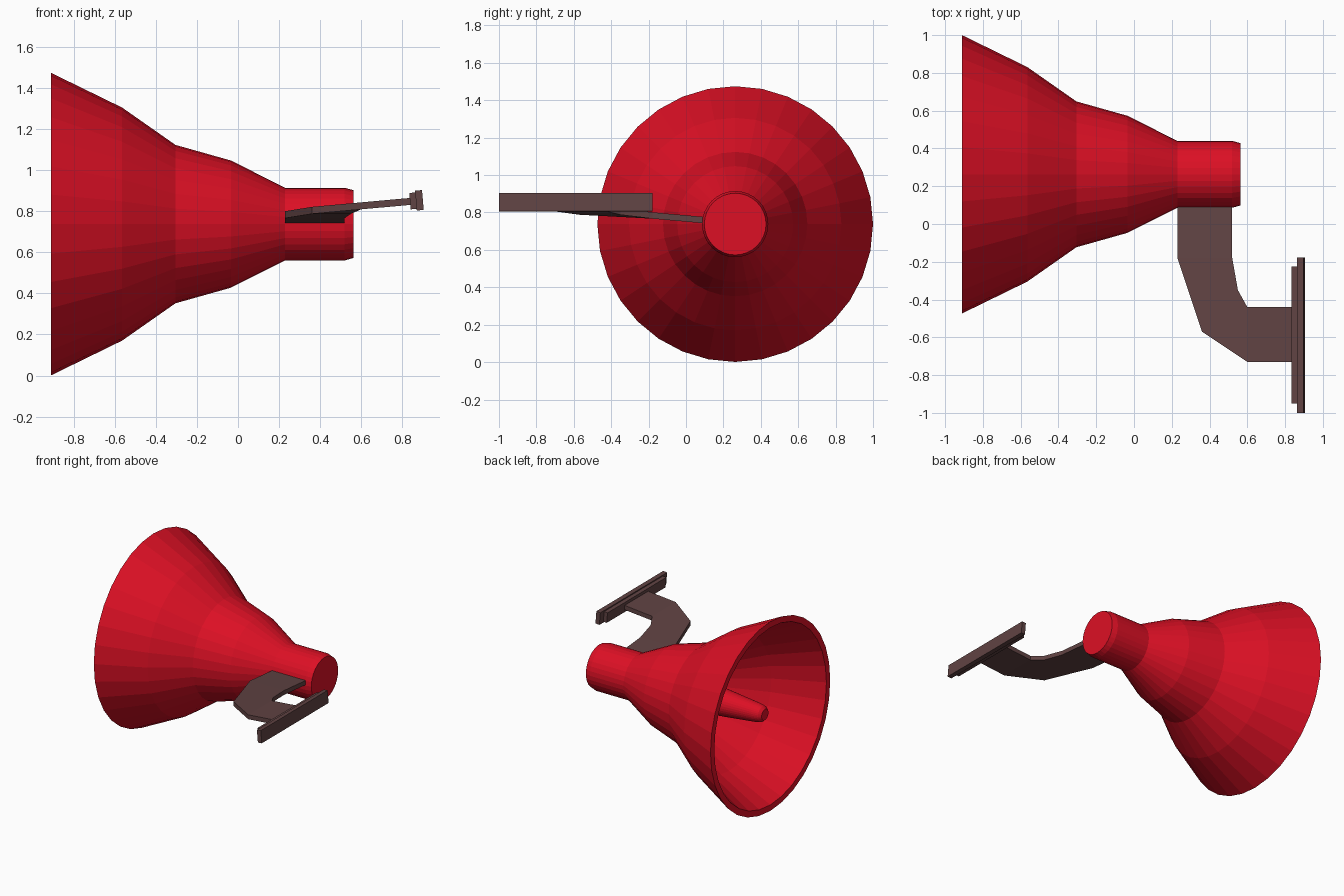
import bpy, bmesh, math
from mathutils import Matrix, Vector

if "Cube" in bpy.data.objects:
    bpy.data.objects.remove(bpy.data.objects["Cube"])


def material(name, rgb):
    m = bpy.data.materials.new(name)
    m.diffuse_color = (*rgb, 1)
    m.use_nodes = True
    m.node_tree.nodes["Principled BSDF"].inputs["Base Color"].default_value = m.diffuse_color
    return m


RED = material("signal red", (0.72, 0.005, 0.018))
BROWN = material("dark brown", (0.118, 0.056, 0.056))
AXIS_Y, AXIS_Z = 0.263, 0.738


def finish(name, bm, mat):
    bmesh.ops.recalc_face_normals(bm, faces=bm.faces)
    me = bpy.data.meshes.new(name)
    bm.to_mesh(me)
    bm.free()
    me.materials.append(mat)
    ob = bpy.data.objects.new(name, me)
    bpy.context.collection.objects.link(ob)
    return ob


def lathe(name, profile, sides, mat):
    """Turn (x, radius) points around the horn axis and cap both ends."""
    bm = bmesh.new()
    rings = []
    for x, r in profile:
        angles = [2 * math.pi * i / sides for i in range(sides)]
        rings.append([bm.verts.new((x, AXIS_Y + r * math.sin(a), AXIS_Z + r * math.cos(a)))
                      for a in angles])
    for a, b in zip(rings, rings[1:]):
        for i in range(sides):
            j = (i + 1) % sides
            bm.faces.new((a[i], a[j], b[j], b[i]))
    bm.faces.new(rings[0])
    bm.faces.new(rings[-1])
    return finish(name, bm, mat)


def tilted_box(name, center, size, tilt, mat):
    bm = bmesh.new()
    mtx = (Matrix.Translation(center) @ Matrix.Rotation(-tilt, 4, 'Y')
           @ Matrix.Diagonal((*size, 1)))
    bmesh.ops.create_cube(bm, size=1, matrix=mtx)
    return finish(name, bm, mat)


# Horn: outer wall from the rear cap to the rim, then back along the inner wall
outer = [(0.563, 0.165), (0.52, 0.177), (0.23, 0.177), (-0.035, 0.31),
         (-0.305, 0.386), (-0.565, 0.568), (-0.911, 0.737)]
inner = [(-0.911, 0.69), (-0.555, 0.52), (-0.295, 0.34), (-0.03, 0.265), (0.22, 0.135)]
lathe("horn", outer + inner, 32, RED)

# Tapered plug inside the bell with a rounded tip
lathe("inner_plug", [(0.23, 0.13), (-0.5, 0.1), (-0.80, 0.069), (-0.845, 0.06), (-0.865, 0.042)],
      32, RED)

# Curved arm: pairs of outer and inner edge points with the underside height
sections = [((0.23, 0.20), (0.52, 0.20), 0.735),
            ((0.23, 0.09), (0.52, 0.09), 0.743),
            ((0.23, -0.18), (0.52, -0.18), 0.767),
            ((0.36, -0.57), (0.55, -0.35), 0.788),
            ((0.60, -0.73), (0.60, -0.44), 0.810),
            ((0.845, -0.73), (0.845, -0.44), 0.832)]
bm = bmesh.new()
loops = []
for p, q, z in sections:
    loops.append([bm.verts.new((*p, z)), bm.verts.new((*q, z)),
                  bm.verts.new((*q, z + 0.034)), bm.verts.new((*p, z + 0.034))])
for a, b in zip(loops, loops[1:]):
    for i in range(4):
        j = (i + 1) % 4
        bm.faces.new((a[i], a[j], b[j], b[i]))
bm.faces.new(loops[0])
bm.faces.new(loops[-1])
finish("bracket_arm", bm, BROWN)

# Wall mount: two stacked plates tilted with the arm
TILT = math.radians(5)
tilted_box("mount_inner_plate", Vector((0.853, -0.588, 0.851)), (0.03, 0.724, 0.08), TILT, BROWN)
tilted_box("mount_outer_plate", Vector((0.884, -0.589, 0.854)), (0.034, 0.822, 0.097), TILT, BROWN)
